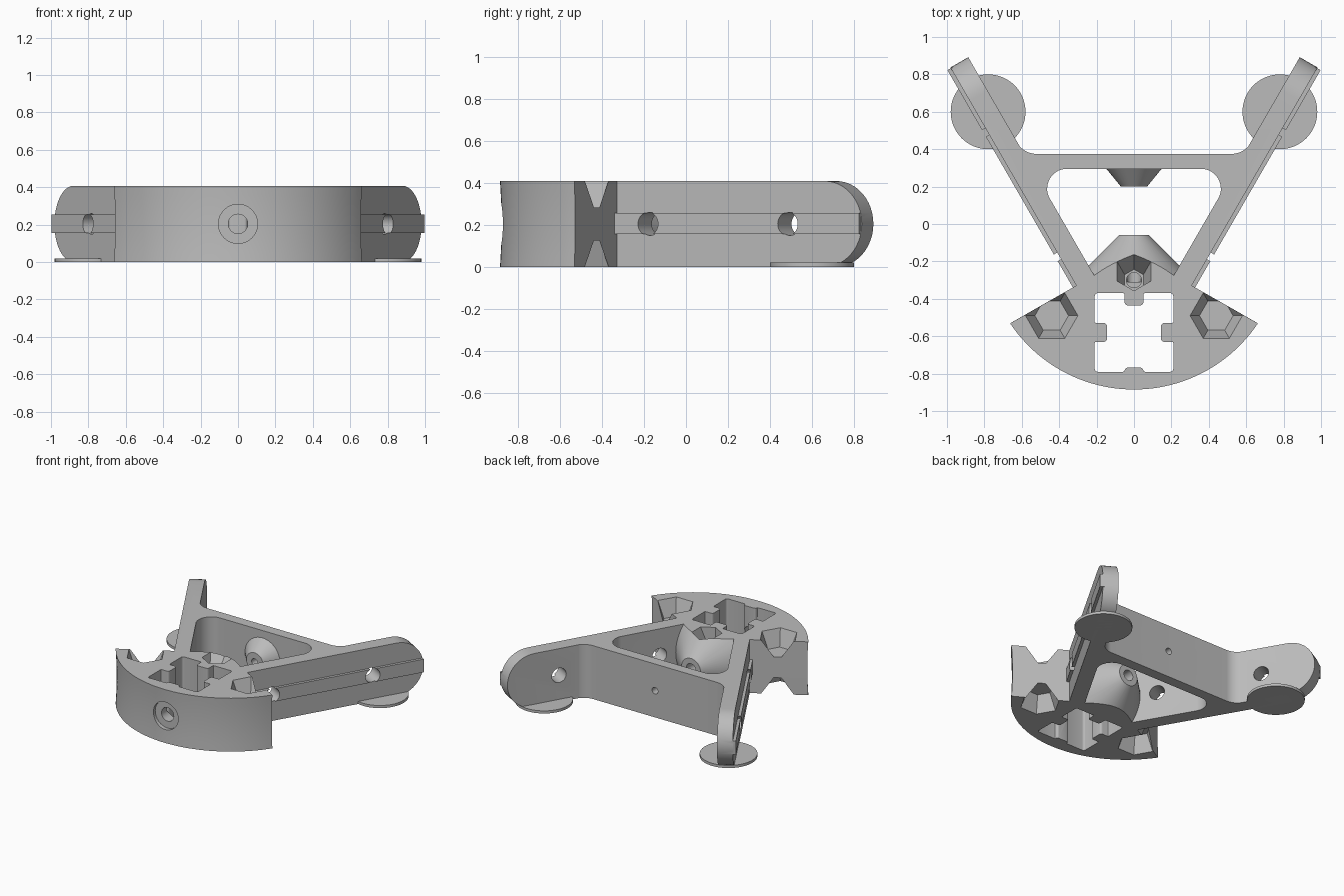
import bpy, bmesh
from math import cos, sin, tan, pi, radians, sqrt
from mathutils import Vector

if "Cube" in bpy.data.objects:
    bpy.data.objects.remove(bpy.data.objects["Cube"])

H = 0.408            # body height
MID = H / 2
ARM_LEN = 1.353
ARM_T = 0.11         # arm thickness

grey = bpy.data.materials.new("plain grey")
grey.use_nodes = True
grey.diffuse_color = (0.5, 0.5, 0.5, 1)
grey.node_tree.nodes["Principled BSDF"].inputs["Base Color"].default_value = (0.5, 0.5, 0.5, 1)


def loft(name, rings):
    """Closed solid through rings of equal length, capped at both ends."""
    bm = bmesh.new()
    rows = [[bm.verts.new(p) for p in ring] for ring in rings]
    n = len(rows[0])
    for a, b in zip(rows, rows[1:]):
        for i in range(n):
            j = (i + 1) % n
            bm.faces.new((a[i], a[j], b[j], b[i]))
    bm.faces.new(rows[0])
    bm.faces.new(rows[-1])
    bmesh.ops.recalc_face_normals(bm, faces=bm.faces)
    mesh = bpy.data.meshes.new(name)
    bm.to_mesh(mesh)
    bm.free()
    mesh.materials.append(grey)
    ob = bpy.data.objects.new(name, mesh)
    bpy.context.collection.objects.link(ob)
    return ob


def prism(name, pts, z0=0.0, z1=H):
    return loft(name, [[(p[0], p[1], z) for p in pts] for z in (z0, z1)])


def ring(c, r, axis=(0, 0, 1), n=32, phase=0.0):
    axis = Vector(axis)
    if abs(axis.z) > 0.5:
        u, v = Vector((1, 0, 0)), Vector((0, 1, 0))
    else:
        u, v = Vector((0, 0, 1)).cross(axis), Vector((0, 0, 1))
    return [Vector(c) + u * r * cos(phase + 2 * pi * i / n)
            + v * r * sin(phase + 2 * pi * i / n) for i in range(n)]


def y_rod(name, *stations, n=32):
    """Turned shape along y from (y, radius) stations."""
    return loft(name, [ring((0, y, MID), r, (0, 1, 0), n) for y, r in stations])


def rounded(pts, steps=10):
    """Polygon from (x, y, corner radius) points."""
    out = []
    for i, (x, y, r) in enumerate(pts):
        p = Vector((x, y))
        if not r:
            out.append(p)
            continue
        a = (Vector(pts[i - 1][:2]) - p).normalized()
        b = (Vector(pts[(i + 1) % len(pts)][:2]) - p).normalized()
        half = a.angle(b) / 2
        c = p + (a + b).normalized() * r / sin(half)
        s, e = p + a * r / tan(half) - c, p + b * r / tan(half) - c
        out += [c + s.lerp(e, k / steps).normalized() * r for k in range(steps + 1)]
    return out


def mirrored(half):
    return half + [(-p[0],) + tuple(p[1:]) for p in reversed(half)]


def combine(target, tool, op):
    mod = target.modifiers.new("cut", 'BOOLEAN')
    mod.operation, mod.solver, mod.object = op, 'EXACT', tool
    dg = bpy.context.evaluated_depsgraph_get()
    mesh = bpy.data.meshes.new_from_object(target.evaluated_get(dg))
    target.modifiers.clear()
    target.data = mesh
    bpy.data.objects.remove(tool)


def arm_pt(s, t, z=0.0, side=1):
    """Point on an arm: s along it, t outward from its outer face."""
    return (side * (0.305 + 0.5 * s + 0.866 * t), -0.335 + 0.866 * s - 0.5 * t, z)


def arm_at_y(y, t):
    return arm_pt((y + 0.335 + 0.5 * t) / 0.866, t)[:2]


# Triangular frame with filleted back corners
half = [(0.2, -0.45, 0), arm_pt(0, -0.05), arm_at_y(0.5, -0.05) + (0,),
        arm_at_y(0.5, -0.108) + (0,), arm_at_y(0.375, -0.108) + (0.118,)]
body = prism("frame_body", rounded(mirrored(half)))

# Front sector with a slightly dished rim
layers = []
for k in range(9):
    z = H * k / 8
    r = 0.797 - 0.007 * (1 - (z / MID - 1) ** 2)
    arc = [(r * cos(a), -0.088 + r * sin(a), z)
           for a in (radians(-146.2 + 112.4 * i / 48) for i in range(49))]
    layers.append(arc + [(0.305, -0.327, z), (-0.305, -0.327, z)])
combine(body, loft("front_sector", layers), 'UNION')

# Round-ended arms with outer rails
profile = [(-0.05, 0), (ARM_LEN - MID, 0)]
profile += [(ARM_LEN - MID + MID * sin(pi * i / 24), MID - MID * cos(pi * i / 24))
            for i in range(1, 24)]
profile += [(ARM_LEN - MID, H), (-0.05, H)]
rail = [(-0.02, 0.155), (ARM_LEN - 0.004, 0.155), (ARM_LEN - 0.004, 0.255), (-0.02, 0.255)]
for side in (1, -1):
    for shape, t0, t1 in ((profile, -ARM_T, 0), (rail, -0.01, 0.021)):
        part = loft("arm", [[arm_pt(s, t, z, side) for s, z in shape] for t in (t0, t1)])
        combine(body, part, 'UNION')

# Triangular window, leaving conical bosses front and back
half = [arm_at_y(-0.285, -ARM_T) + (0,), arm_at_y(0.295, -ARM_T) + (0.105,)]
window = prism("window", rounded(mirrored(half)), -0.1, H + 0.1)
combine(window, y_rod("hub_cone", (-0.06, 0.08), (-0.32, 0.34), n=64), 'DIFFERENCE')
combine(window, y_rod("back_cone", (0.2, 0.07), (0.31, 0.16), n=48), 'DIFFERENCE')
combine(body, window, 'DIFFERENCE')

# Square socket with a tab on each side
socket = []
for k, depth in enumerate((0.022, 0.065, 0.065, 0.065)):
    side_pts = [(-0.21, -0.21, 0.015), (-0.05, -0.21, 0.008), (-0.05, depth - 0.21, 0.015),
                (0.05, depth - 0.21, 0.015), (0.05, -0.21, 0.008)]
    c, s = cos(k * pi / 2), sin(k * pi / 2)
    socket += [(x * c - y * s, x * s + y * c - 0.58, r) for x, y, r in side_pts]
combine(body, prism("socket", rounded(socket, 4), -0.1, H + 0.1), 'DIFFERENCE')

# Tapered six-sided pockets in the sector, top and bottom
for side in (1, -1):
    for z, up in ((H, 1), (0, -1)):
        c = (0.44 * side, -0.49)
        rings = [ring((*c, z + up * dz), r, n=6)
                 for dz, r in ((0.05, 0.14), (0, 0.14), (-0.125, 0.09))]
        combine(body, loft("pocket", rings), 'DIFFERENCE')

# Slanted six-sided pocket in the hub, with a bore below it
rings = [ring((0, y, z), r, n=6, phase=pi / 2)
         for y, z, r in ((-0.253, H + 0.05, 0.104), (-0.253, H, 0.104), (-0.3, 0.28, 0.058))]
combine(body, loft("hub_pocket", rings), 'DIFFERENCE')
combine(body, loft("hub_bore", [ring((0, -0.3, z), 0.04) for z in (0.32, 0.19)]), 'DIFFERENCE')

# Holes along the centre line
for stations in (((-0.03, 0.04), (-0.31, 0.04)),
                 ((0.15, 0.025), (0.45, 0.025)),
                 ((-0.95, 0.105), (-0.85, 0.105)),
                 ((-0.95, 0.052), (-0.7, 0.052))):
    combine(body, y_rod("bore", *stations), 'DIFFERENCE')

# Cross holes through the arms
for side in (1, -1):
    for s in (0.19, 0.958):
        axis = (0.866 * side, -0.5, 0)
        tool = loft("arm_hole", [ring(arm_pt(s, t, MID, side), 0.055, axis)
                                 for t in (-0.16, 0.08)])
        combine(body, tool, 'DIFFERENCE')

# Thin round foot pads
pads = [loft(name, [ring((x, 0.6, z), 0.2, n=64) for z in (0, 0.02)])
        for name, x in (("left_foot_pad", 0.78), ("right_foot_pad", -0.78))]

for ob in [body] + pads:
    bpy.ops.object.select_all(action='DESELECT')
    ob.select_set(True)
    bpy.context.view_layer.objects.active = ob
    bpy.ops.object.shade_smooth_by_angle(angle=radians(25))
